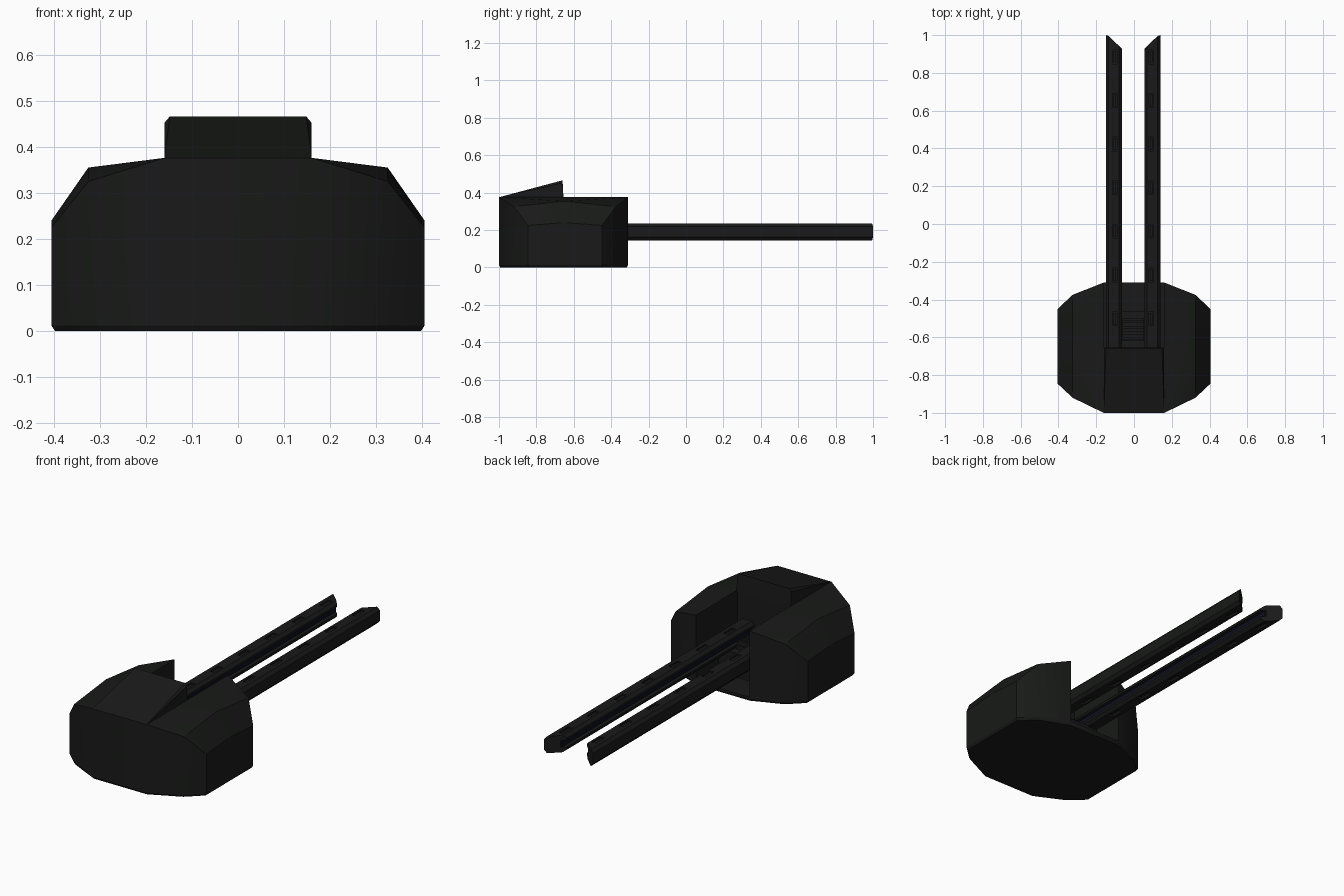
import bpy, bmesh
from math import radians

if "Cube" in bpy.data.objects:
    bpy.data.objects.remove(bpy.data.objects["Cube"])


def material(name, rgb):
    m = bpy.data.materials.new(name)
    m.diffuse_color = (*rgb, 1)
    m.use_nodes = True
    m.node_tree.nodes["Principled BSDF"].inputs["Base Color"].default_value = m.diffuse_color
    return m


BLACK = material("black_metal", (0.009, 0.010, 0.009))
NAVY = material("navy_liner", (0.004, 0.004, 0.014))


def finish(name, bm, mat=BLACK):
    bmesh.ops.recalc_face_normals(bm, faces=bm.faces)
    me = bpy.data.meshes.new(name)
    bm.to_mesh(me)
    bm.free()
    ob = bpy.data.objects.new(name, me)
    bpy.context.collection.objects.link(ob)
    me.materials.append(mat)
    return ob


def hull(name, pts):
    bm = bmesh.new()
    for p in pts:
        bm.verts.new(p)
    bmesh.ops.convex_hull(bm, input=bm.verts)
    bmesh.ops.dissolve_limit(bm, angle_limit=radians(1), verts=bm.verts, edges=bm.edges)
    return finish(name, bm)


def boxes(name, spans, mat=BLACK):
    # each span is (x0, x1, y0, y1, z0, z1)
    bm = bmesh.new()
    for s in spans:
        cube = bmesh.ops.create_cube(bm, size=1)["verts"]
        for v in cube:
            v.co = [s[2 * i] if v.co[i] < 0 else s[2 * i + 1] for i in range(3)]
    return finish(name, bm, mat)


def cut(ob, cutter):
    mod = ob.modifiers.new("cut", "BOOLEAN")
    mod.operation, mod.solver, mod.object = "DIFFERENCE", "EXACT", cutter
    bpy.context.view_layer.objects.active = ob
    bpy.ops.object.modifier_apply(modifier=mod.name)
    bpy.data.objects.remove(cutter)


def loft(name, profile, start_y, end_y, mat=BLACK):
    # (x, z) profile swept along y; end_y depends on x for the slanted tip
    bm = bmesh.new()
    a = [bm.verts.new((x, start_y, z)) for x, z in profile]
    b = [bm.verts.new((x, end_y(x), z)) for x, z in profile]
    n = len(profile)
    for i in range(n):
        j = (i + 1) % n
        bm.faces.new((a[i], a[j], b[j], b[i]))
    bm.faces.new(a)
    bm.faces.new(b)
    return finish(name, bm, mat)


# Turret body: faceted drum with sloped shoulders
MID = -0.65
columns = [  # x, front y, back y, end height, mid height
    (0.405, -0.845, -0.45, 0.225, 0.24),
    (0.325, -0.92, -0.375, 0.325, 0.355),
    (0.16, -1.0, -0.31, 0.376, 0.378)]
pts = []
for x, y0, y1, ze, zm in columns:
    for s in (-1, 1):
        pts += [(s * x, y0, ze), (s * x, y1, ze), (s * x, MID, zm)]
        for y in (y0, y1):
            pts.append((s * x, y, 0.012))
            pts.append((s * x * 0.98, MID + (y - MID) * 0.98, 0))
body = hull("turret_body", pts)
cut(body, boxes("slot_cutter", [(-0.158, 0.158, -0.66, -0.2, 0.022, 0.6)]))

# Raised wedge hood behind the rails
pts = [(s * x, y, z) for s in (-1, 1) for x, y, z in
       [(0.16, -1, 0.37), (0.16, -0.655, 0.37), (0.16, -0.66, 0.452),
        (0.148, -0.66, 0.466), (0.16, -0.998, 0.376)]]
hull("wedge_hood", pts)

# Rails: chamfered channels with a slanted tip, vents and inner liner
VENTS = [0.885 - 0.231 * i for i in range(7)]
half = [(0, 0.22), (0.015, 0.235), (0.07, 0.235), (0.085, 0.218)]
channel = [(0.022, 0.172), (0.022, 0.208), (0, 0.208)]
outline = half + [(x, 0.38 - z) for x, z in reversed(half)] + [(0, 0.172)] + channel
for side, s, inner in (("left", -1, 0.064), ("right", 1, 0.055)):
    def tip(x, s=s, inner=inner):
        return 0.928 + 0.072 * min(1, (s * x - inner) / 0.075)
    rail = loft(side + "_rail", [(s * (inner + x), z) for x, z in outline], -0.655, tip)
    cx = s * (inner + 0.037)
    vents = []
    for y in VENTS:
        for z0, z1 in ((0.223, 0.25), (0.13, 0.157)):
            vents.append((cx - 0.012, cx + 0.012, y - 0.037, y + 0.037, z0, z1))
    cut(rail, boxes("vent_cutter", vents))
    boxes(side + "_vent_plates", [(cx - 0.007, cx + 0.007, y - 0.031, y + 0.031, 0.222, 0.231)
                                  for y in VENTS])
    loft(side + "_rail_liner", [(s * (inner + x), z) for x, z in
                                [(0.016, 0.174), (0.016, 0.206), (0.024, 0.206), (0.024, 0.174)]],
         -0.65, lambda x, t=tip: t(x) - 0.003, NAVY)

# Ribbed breech cradle holding the rails inside the slot
spans = [(-0.14, 0.13, -0.66, -0.46, 0.02, 0.15), (-0.062, 0.053, -0.62, -0.5, 0.14, 0.17)]
spans += [(-0.062, 0.053, -0.615 + 0.03 * i, -0.6 + 0.03 * i, 0.16, 0.19) for i in range(4)]
boxes("breech_cradle", spans)

# Smooth only the gentle facets of the body
bpy.ops.object.select_all(action="DESELECT")
body.select_set(True)
bpy.context.view_layer.objects.active = body
bpy.ops.object.shade_smooth_by_angle(angle=radians(28))
